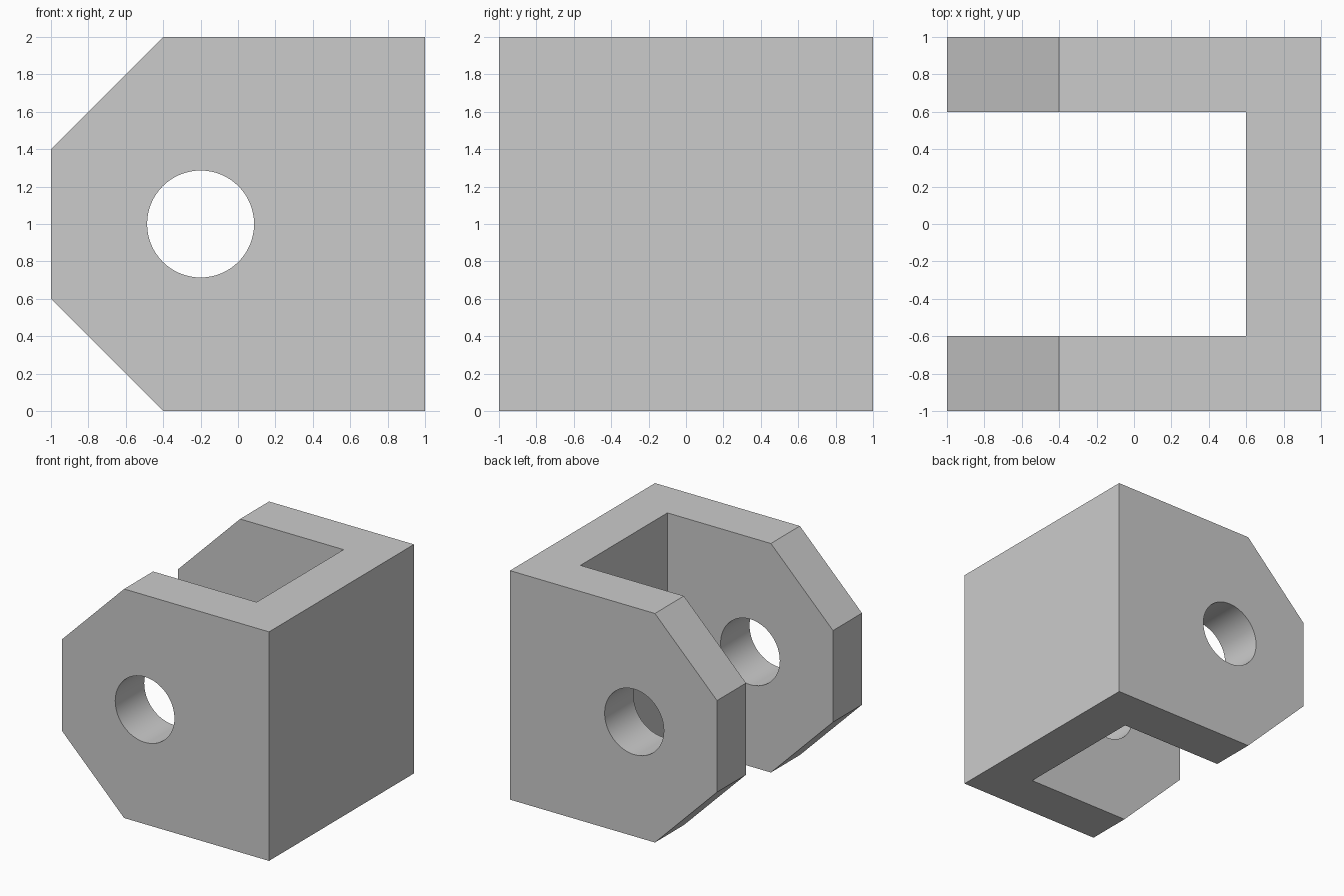
import bpy, bmesh, math

if "Cube" in bpy.data.objects:
    bpy.data.objects.remove(bpy.data.objects["Cube"])


def extrude_profile(name, points, depth):
    """Extrude an x-z profile along y, centred on y = 0."""
    bm = bmesh.new()
    face = bm.faces.new([bm.verts.new((x, -depth / 2, z)) for x, z in points])
    result = bmesh.ops.extrude_face_region(bm, geom=[face])
    verts = [g for g in result["geom"] if isinstance(g, bmesh.types.BMVert)]
    bmesh.ops.translate(bm, verts=verts, vec=(0, depth, 0))
    bmesh.ops.recalc_face_normals(bm, faces=bm.faces)
    mesh = bpy.data.meshes.new(name)
    bm.to_mesh(mesh)
    bm.free()
    obj = bpy.data.objects.new(name, mesh)
    bpy.context.collection.objects.link(obj)
    return obj


def cut(target, cutter):
    """Subtract the cutter from the target, then remove the cutter."""
    cutter.hide_render = True
    mod = target.modifiers.new(cutter.name, 'BOOLEAN')
    mod.operation = 'DIFFERENCE'
    mod.solver = 'EXACT'
    mod.object = cutter
    bpy.ops.object.select_all(action='DESELECT')
    bpy.context.view_layer.objects.active = target
    target.select_set(True)
    bpy.ops.object.modifier_apply(modifier=mod.name)
    bpy.data.objects.remove(cutter, do_unlink=True)


# Bracket block with two chamfered corners at the open end
bracket = extrude_profile("clevis_bracket", [
    (1, 0), (1, 2), (-0.4, 2), (-1, 1.4), (-1, 0.6), (-0.4, 0)], 2)

# Slot between the two cheeks, leaving the back wall
cut(bracket, extrude_profile("slot_cutter", [
    (-1.2, -0.2), (0.6, -0.2), (0.6, 2.2), (-1.2, 2.2)], 1.2))

# Pin hole through both cheeks
hole = [(-0.2 + 0.286 * math.cos(a), 1 + 0.286 * math.sin(a))
        for a in (math.tau * i / 64 for i in range(64))]
cut(bracket, extrude_profile("pin_hole_cutter", hole, 2.4))

# Smooth hole walls, sharp edges elsewhere
bpy.ops.object.shade_smooth_by_angle(angle=math.radians(30))
